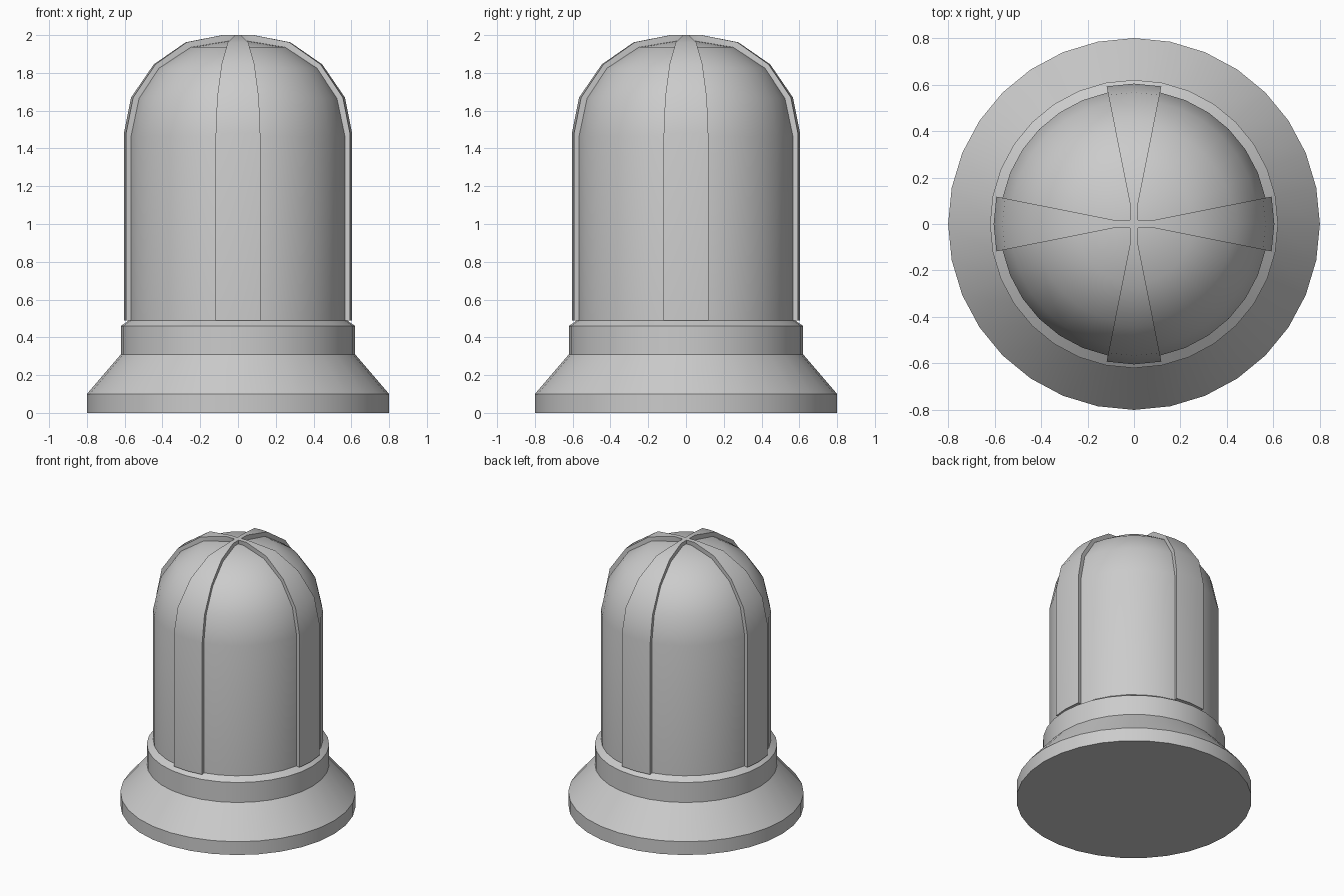
import bpy, bmesh
from math import sin, cos, pi, radians

if "Cube" in bpy.data.objects:
    bpy.data.objects.remove(bpy.data.objects["Cube"])

SIDES = 32
HALF = pi * 2 / SIDES  # each rib spans two facets


def finish(bm, name):
    bmesh.ops.remove_doubles(bm, verts=bm.verts, dist=0.0005)
    bmesh.ops.recalc_face_normals(bm, faces=bm.faces)
    me = bpy.data.meshes.new(name)
    bm.to_mesh(me)
    bm.free()
    ob = bpy.data.objects.new(name, me)
    bpy.context.collection.objects.link(ob)
    bpy.ops.object.select_all(action='DESELECT')
    ob.select_set(True)
    bpy.context.view_layer.objects.active = ob
    bpy.ops.object.shade_smooth_by_angle(angle=radians(30))
    return ob


def lathe(name, profile):
    """Revolve (radius, z) points; open ends are capped with flat discs."""
    bm = bmesh.new()
    rings = [[bm.verts.new((r * cos(i * HALF), r * sin(i * HALF), z))
              for i in range(SIDES)] for r, z in profile]
    for a, b in zip(rings, rings[1:]):
        for i in range(SIDES):
            j = (i + 1) % SIDES
            bm.faces.new((a[i], a[j], b[j], b[i]))
    bm.faces.new(rings[0][::-1])
    bm.faces.new(rings[-1])
    return finish(bm, name)


# Flared foot with collar and sloped lip
lathe("base", [(0.80, 0), (0.80, 0.10), (0.62, 0.31), (0.62, 0.46), (0.577, 0.49)])

# Rounded lamp cover
dome = [(0.577, 0.485), (0.577, 1.465), (0.534, 1.665), (0.426, 1.825),
        (0.254, 1.936), (0.054, 1.968)]
lathe("dome", dome)

# Four tapered guard ribs crossing at the top
outer = [(0.604, 0.488), (0.604, 1.48), (0.566, 1.67), (0.446, 1.845),
         (0.277, 1.962), (0.083, 2.0)]
inner = [(0.570, 0.488)] + [(r - 0.006, z - 0.006) for r, z in dome[1:]]


def rib_rows(bm, profile, turn, top):
    """Rows of three points across the rib, running up to the centre."""
    w = profile[-1][0] * sin(HALF)
    rows = [[(r * cos(k * HALF), r * sin(k * HALF), z) for k in (-1, 0, 1)]
            for r, z in profile]
    rows.append([(w, k * w, top) for k in (-1, 0, 1)])
    rows.append([(0, 0, top)] * 3)
    c, s = cos(turn), sin(turn)
    return [[bm.verts.new((x * c - y * s, x * s + y * c, z)) for x, y, z in row]
            for row in rows]


bm = bmesh.new()
for n in range(4):
    out = rib_rows(bm, outer, n * pi / 2, 2.0)
    inn = rib_rows(bm, inner, n * pi / 2, 1.962)
    last = len(out) - 2
    for i in range(last + 1):
        for k in (0, 1):
            for g in (out, inn):
                if i < last:
                    bm.faces.new((g[i][k], g[i][k + 1], g[i + 1][k + 1], g[i + 1][k]))
                else:
                    bm.faces.new((g[i][k], g[i][k + 1], g[i + 1][k]))
        if i < last:
            for k in (0, 2):
                bm.faces.new((out[i][k], out[i + 1][k], inn[i + 1][k], inn[i][k]))
    for k in (0, 1):
        bm.faces.new((out[0][k], out[0][k + 1], inn[0][k + 1], inn[0][k]))
finish(bm, "guard_ribs")
